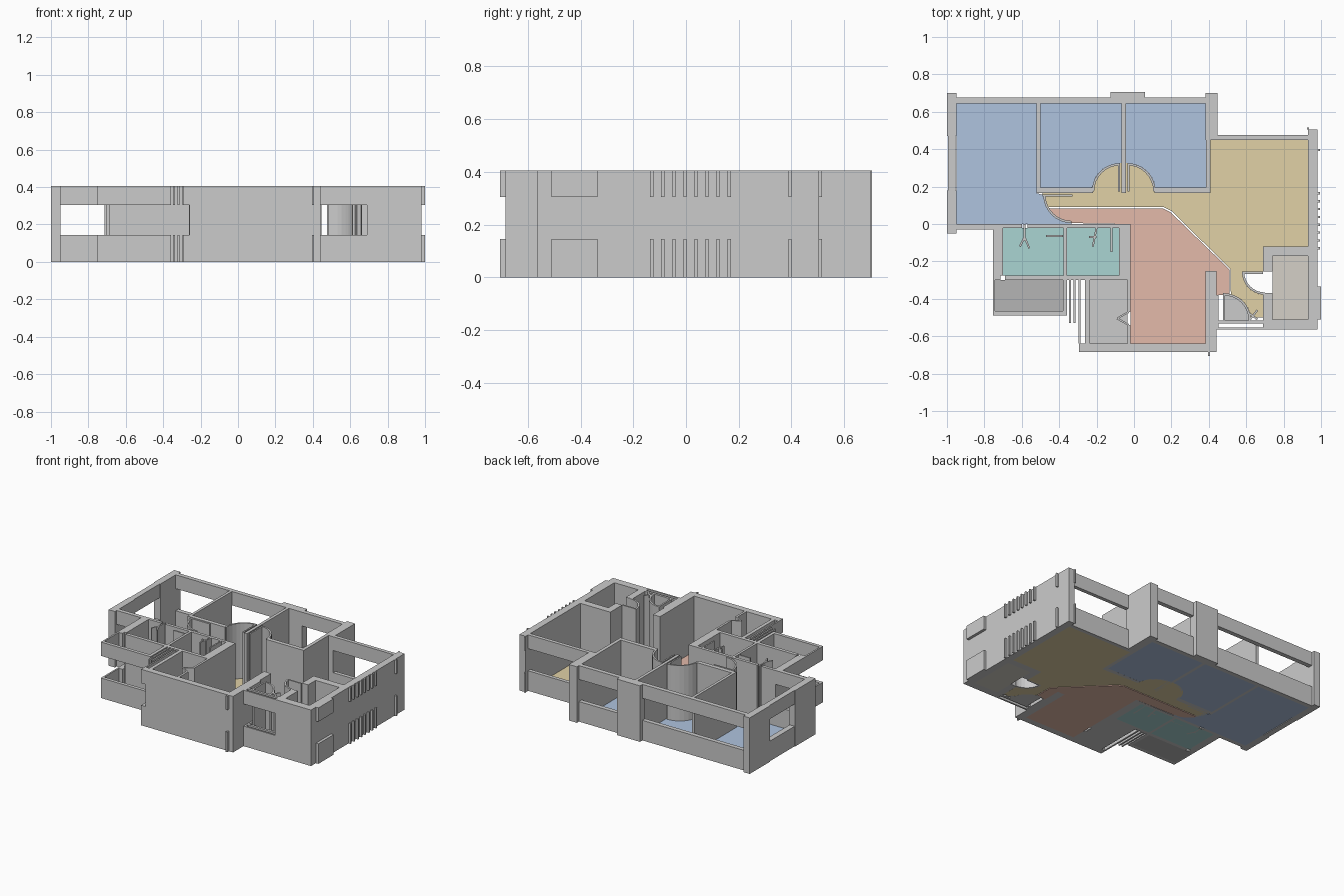
import bpy, bmesh, math

H, SILL, HEAD = 0.405, 0.145, 0.305      # wall top, window bottom, window top
FULL = [(0, H)]
BANDS = [(0, SILL), (HEAD, H)]


def prism(bm, pts, z0, z1):
    """Extrude a plan outline between two heights."""
    face = bm.faces.new([bm.verts.new((x, y, z0)) for x, y in pts])
    ext = bmesh.ops.extrude_face_region(bm, geom=[face])
    verts = [g for g in ext["geom"] if isinstance(g, bmesh.types.BMVert)]
    bmesh.ops.translate(bm, verts=verts, vec=(0, 0, z1 - z0))


def build(name, outlines, spans, color=None):
    bm = bmesh.new()
    for pts in outlines:
        for z0, z1 in spans:
            prism(bm, pts, z0, z1)
    bmesh.ops.recalc_face_normals(bm, faces=bm.faces[:])
    mesh = bpy.data.meshes.new(name)
    bm.to_mesh(mesh)
    bm.free()
    ob = bpy.data.objects.new(name, mesh)
    bpy.context.collection.objects.link(ob)
    if color:
        mat = bpy.data.materials.new(name + "_colour")
        mat.diffuse_color = (*color, 1)
        mesh.materials.append(mat)
    return ob


def rect(x0, x1, y0, y1):
    return [(x0, y0), (x1, y0), (x1, y1), (x0, y1)]


def arc(cx, cy, r, a0, a1, n=8):
    angles = [math.radians(a0 + (a1 - a0) * i / n) for i in range(n + 1)]
    return [(cx + r * math.cos(a), cy + r * math.sin(a)) for a in angles]


def curved(cx, cy, r, a0, a1, t=0.012):
    """Plan outline of a thin curved door sweep."""
    return arc(cx, cy, r, a0, a1) + arc(cx, cy, r - t, a1, a0)


def strip(x0, y0, x1, y1, t=0.01):
    """Plan outline of a thin straight leaf."""
    d = math.hypot(x1 - x0, y1 - y0)
    nx, ny = -(y1 - y0) / d * t / 2, (x1 - x0) / d * t / 2
    return [(x0 + nx, y0 + ny), (x0 - nx, y0 - ny), (x1 - nx, y1 - ny), (x1 + nx, y1 + ny)]


# Full-height outer walls and piers
build("left_wall", [rect(-1, -0.95, 0.47, 0.70), rect(-1, -0.95, -0.05, 0.18)], FULL)
build("back_piers", [rect(-0.125, 0.06, 0.645, 0.705), rect(0.383, 0.447, 0.45, 0.70)], FULL)
build("right_wall", [rect(0.93, 0.98, -0.565, 0.505)], FULL)
build("front_wall", [rect(-0.26, 0.44, -0.685, -0.64), rect(0.383, 0.44, -0.64, -0.25)], FULL)
build("store_walls", [
    rect(0.69, 0.74, -0.255, -0.12), rect(0.69, 0.74, -0.565, -0.37),
    rect(0.74, 0.93, -0.17, -0.12), rect(0.74, 0.93, -0.565, -0.51)], FULL)

# Window walls: a sill band and a head band with the opening between
build("left_window", [rect(-0.995, -0.955, 0.18, 0.47)], BANDS)
build("back_windows", [
    rect(-0.95, -0.125, 0.645, 0.677), rect(0.06, 0.383, 0.645, 0.677),
    rect(0.447, 0.93, 0.45, 0.477)], BANDS)
build("bedroom_front_window", [rect(-0.95, -0.715, -0.03, 0)], BANDS)
build("balcony_parapet", [
    rect(-0.755, -0.715, -0.30, -0.03), rect(-0.755, -0.743, -0.49, -0.30),
    rect(-0.743, -0.357, -0.49, -0.465), rect(-0.38, -0.357, -0.465, -0.30)], BANDS)
build("entry_window", [rect(0.44, 0.69, -0.532, -0.515), rect(0.44, 0.69, -0.565, -0.553),
                       rect(0.44, 0.452, -0.553, -0.38)], BANDS)
build("corner_trims", [rect(-0.295, -0.26, -0.685, -0.64), rect(0.395, 0.407, -0.705, -0.685),
                       rect(0.925, 0.935, 0.505, 0.515)], BANDS)

# Projecting fins and panels
fins = [rect(0.98, 0.995, y - 0.006, y + 0.006)
        for y in [-0.13 + 0.042 * i for i in range(8)] + [0.395]]
build("right_fins", fins, BANDS)
build("right_panel", [rect(0.98, 1.0, -0.51, -0.335)], BANDS)
build("kitchen_louvres", [rect(x, x + 0.011, y0, -0.30) for x, y0 in
                          ((-0.347, -0.53), (-0.323, -0.53), (-0.296, -0.64))], BANDS)

# Interior partitions
build("bedroom_partitions", [
    rect(-0.52, -0.50, 0.165, 0.645), rect(-0.066, -0.044, 0.165, 0.645),
    rect(-0.50, -0.22, 0.165, 0.195), rect(0.11, 0.41, 0.165, 0.195),
    rect(0.385, 0.41, 0.195, 0.45), rect(-0.49, -0.33, 0.148, 0.158)], FULL)
build("bathroom_partitions", [
    rect(-0.715, -0.60, -0.022, 0), rect(-0.57, -0.08, -0.022, 0),
    rect(-0.715, -0.70, -0.275, -0.022), rect(-0.69, -0.08, -0.30, -0.275),
    rect(-0.376, -0.358, -0.275, -0.022), rect(-0.08, -0.02, -0.30, 0)], FULL)
build("kitchen_partitions", [
    rect(-0.262, -0.236, -0.64, -0.30),
    rect(-0.036, -0.02, -0.47, -0.30), rect(-0.036, -0.02, -0.64, -0.54)], FULL)

# Door leaves with their swept arcs
build("bedroom_doors", [
    curved(-0.075, 0.175, 0.15, 90, 180), curved(-0.035, 0.175, 0.15, 0, 90),
    rect(-0.085, -0.075, 0.175, 0.32), rect(-0.035, -0.025, 0.175, 0.32),
    curved(-0.335, 0.155, 0.15, 180, 270)], FULL)
build("bathroom_doors", [
    strip(-0.585, 0, -0.585, -0.09), strip(-0.585, -0.07, -0.56, -0.13),
    strip(-0.585, -0.07, -0.61, -0.12), strip(-0.47, -0.065, -0.38, -0.065),
    strip(-0.24, -0.07, -0.20, -0.07), strip(-0.22, -0.12, -0.20, -0.02),
    strip(-0.12, -0.02, -0.12, -0.15)], FULL)
build("kitchen_door", [strip(-0.028, -0.47, -0.09, -0.505), strip(-0.09, -0.505, -0.028, -0.54)], FULL)
build("entry_doors", [
    curved(0.48, -0.515, 0.145, 0, 90), rect(0.475, 0.487, -0.515, -0.37),
    curved(0.70, -0.255, 0.123, 180, 270), rect(0.577, 0.69, -0.266, -0.255),
    strip(0.62, -0.48, 0.66, -0.51), strip(0.66, -0.46, 0.62, -0.51)], FULL)

# Coloured floor slabs
SLAB = [(0, 0.005)]
build("bedroom_floors", [
    [(-0.95, 0), (-0.335, 0)] + arc(-0.335, 0.155, 0.15, 270, 180) + [(-0.52, 0.165), (-0.52, 0.645), (-0.95, 0.645)],
    [(-0.5, 0.195), (-0.222, 0.195)] + arc(-0.075, 0.175, 0.15, 172, 90) + [(-0.066, 0.325), (-0.066, 0.645), (-0.5, 0.645)],
    [(0.385, 0.195), (0.385, 0.645), (-0.044, 0.645), (-0.044, 0.325)] + arc(-0.035, 0.175, 0.15, 90, 8)],
    SLAB, (0.43, 0.55, 0.74))
build("living_floor", [
    [(0.41, 0.165), (0.41, 0.45), (0.93, 0.45), (0.93, -0.12), (0.69, -0.12), (0.69, -0.255), (0.577, -0.255)]
    + arc(0.70, -0.255, 0.123, 180, 265) + [(0.69, -0.50), (0.625, -0.50)]
    + arc(0.48, -0.515, 0.145, 10, 75)
    + [(0.515, -0.24), (0.20, 0.07), (0.16, 0.09), (-0.48, 0.09), (-0.49, 0.165)]
    + arc(-0.075, 0.175, 0.15, 180, 90) + arc(-0.035, 0.175, 0.15, 90, 0)],
    SLAB, (0.75, 0.64, 0.38))
build("dining_floor", [
    [(-0.47, 0.083), (0.155, 0.083), (0.195, 0.063), (0.51, -0.243), (0.51, -0.38), (0.44, -0.38), (0.44, -0.25),
     (0.383, -0.25), (0.383, -0.64), (-0.02, -0.64), (-0.02, 0)] + arc(-0.335, 0.155, 0.15, 270, 210)],
    SLAB, (0.77, 0.49, 0.40))
build("bathroom_floors", [rect(-0.715, -0.376, -0.275, -0.022), rect(-0.358, -0.08, -0.275, -0.022)],
      SLAB, (0.40, 0.66, 0.65))
build("balcony_floor", [rect(-0.745, -0.38, -0.466, -0.30)], SLAB, (0.46, 0.46, 0.46))
build("kitchen_floor", [rect(-0.237, -0.035, -0.64, -0.30)], SLAB, (0.56, 0.58, 0.55))
build("store_floor", [rect(0.74, 0.93, -0.51, -0.17)], SLAB, (0.66, 0.63, 0.57))
build("entry_floor", [[(0.48, -0.515)] + arc(0.48, -0.515, 0.14, 0, 90)], SLAB, (0.58, 0.58, 0.55))
